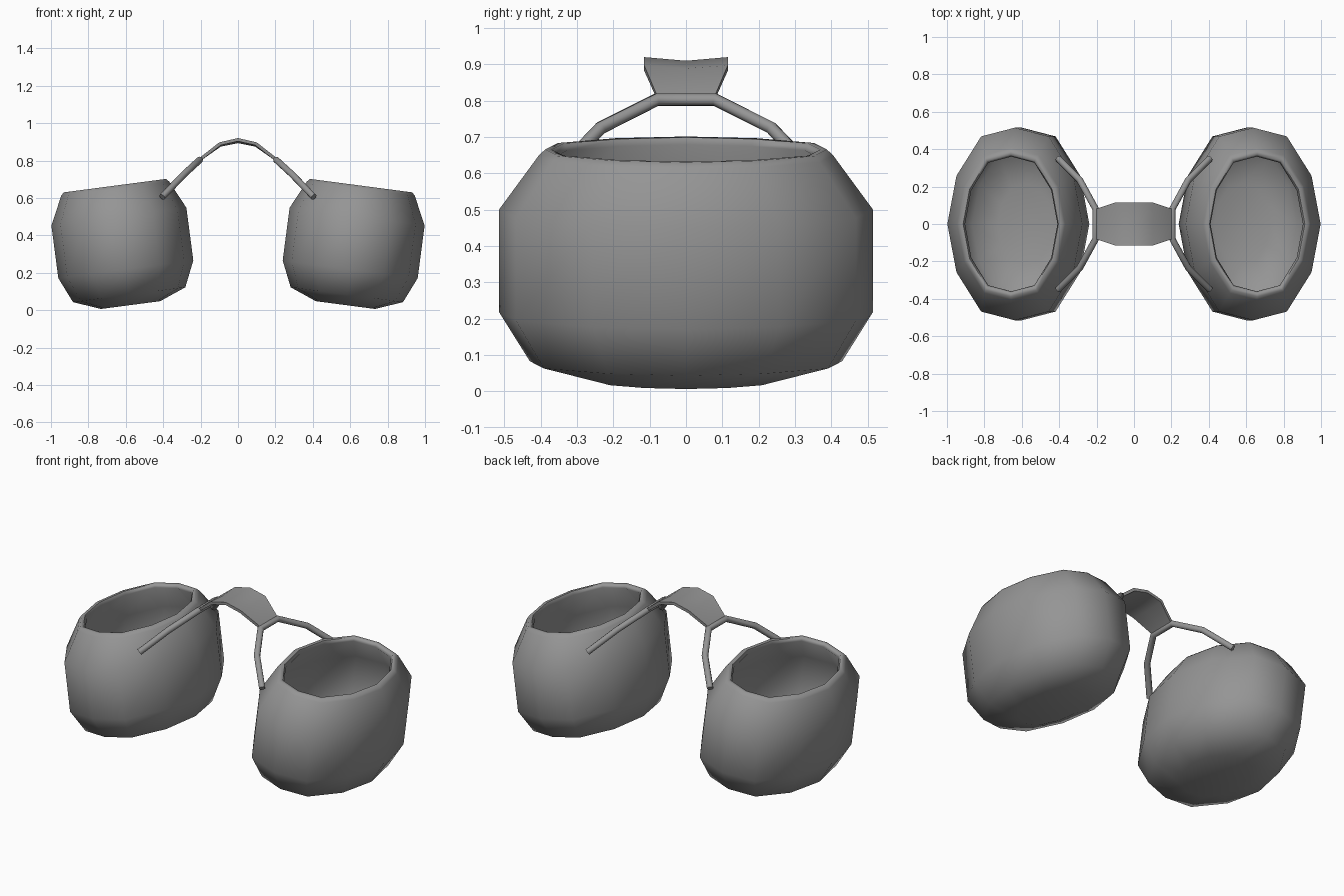
import bpy, bmesh, math
from mathutils import Matrix, Vector

cube = bpy.data.objects.get("Cube")
if cube:
    bpy.data.objects.remove(cube, do_unlink=True)

grey = bpy.data.materials.new("plain grey")
grey.use_nodes = True
grey.diffuse_color = (0.3, 0.3, 0.3, 1)
grey.node_tree.nodes["Principled BSDF"].inputs["Base Color"].default_value = (0.3, 0.3, 0.3, 1)


def finish(bm, name, angle=65):
    """Turn a bmesh into a smooth shaded object."""
    bmesh.ops.recalc_face_normals(bm, faces=bm.faces)
    mesh = bpy.data.meshes.new(name)
    bm.to_mesh(mesh)
    bm.free()
    mesh.materials.append(grey)
    obj = bpy.data.objects.new(name, mesh)
    bpy.context.collection.objects.link(obj)
    bpy.ops.object.select_all(action='DESELECT')
    obj.select_set(True)
    bpy.context.view_layer.objects.active = obj
    bpy.ops.object.shade_smooth_by_angle(angle=math.radians(angle))
    return obj


def bridge(bm, rings, closed=True):
    """Skin successive rings of vertices with quads."""
    for a, b in zip(rings, rings[1:]):
        n = len(a)
        for i in range(n if closed else n - 1):
            j = (i + 1) % n
            bm.faces.new((a[i], a[j], b[j], b[i]))


# Basket profile: half width, half depth, height along the basket axis
PROFILE = [
    (0.16, 0.23, -0.003), (0.303, 0.43, 0.053), (0.364, 0.515, 0.19),
    (0.364, 0.515, 0.474), (0.291, 0.405, 0.625), (0.276, 0.388, 0.641),
    (0.257, 0.37, 0.641), (0.249, 0.36, 0.622), (0.335, 0.486, 0.465),
    (0.335, 0.486, 0.2), (0.282, 0.405, 0.08), (0.15, 0.215, 0.03),
]
SIDES = 12


def basket(name, side):
    bm = bmesh.new()
    place = Matrix.Translation((side * 0.575, 0, 0.03)) @ Matrix.Rotation(side * math.radians(7.5), 4, 'Y')
    rings = []
    for rx, ry, z in PROFILE:
        ring = []
        for i in range(SIDES):
            a = math.tau * i / SIDES
            # slightly squared-off ellipse
            swell = 1.05 if i % 3 and abs(math.sin(a)) > 0.6 else 1.0
            ring.append(bm.verts.new(place @ Vector((rx * math.cos(a), ry * swell * math.sin(a), z))))
        rings.append(ring)
    bridge(bm, rings)
    bm.faces.new(rings[0])
    bm.faces.new(rings[-1])
    finish(bm, name)


def rod(name, points, radius=0.018, sides=8):
    """Round bar swept along a mitred path, square to the path at each end."""
    bm = bmesh.new()
    pts = [Vector(p) for p in points]
    steps = [(b - a).normalized() for a, b in zip(pts, pts[1:])]
    rings = []
    normal = steps[0].orthogonal().normalized()
    for k, p in enumerate(pts):
        before, after = steps[max(k - 1, 0)], steps[min(k, len(steps) - 1)]
        tangent = (before + after).normalized()
        normal = (normal - tangent * normal.dot(tangent)).normalized()
        other = tangent.cross(normal)
        rings.append([bm.verts.new(p + radius * (normal * math.cos(math.tau * i / sides)
                                                 + other * math.sin(math.tau * i / sides)))
                      for i in range(sides)])
    bridge(bm, rings)
    bm.faces.new(rings[0])
    bm.faces.new(rings[-1])
    finish(bm, name, 50)


# Baskets and the bent rods that carry them
for label, side in (("left", 1), ("right", -1)):
    basket(label + "_basket", side)
    half = [(0.405, 0.35, 0.605), (0.29, 0.235, 0.725), (0.205, 0.08, 0.803)]
    path = [(side * x, y, z) for x, y, z in half]
    path += [(x, -y, z) for x, y, z in reversed(path)]
    rod(label + "_carrying_rod", path)

# Arched saddle strap, dipped along its centre line
bm = bmesh.new()
sections = []
for x, w, z, dip in ((-0.205, 0.08, 0.815, 0), (-0.1, 0.115, 0.897, 0.008), (0, 0.115, 0.92, 0.01),
                     (0.1, 0.115, 0.897, 0.008), (0.205, 0.08, 0.815, 0)):
    lean = Vector((x, 0, 0.18)).normalized() * 0.017
    top = [Vector((x, y, z - d)) for y, d in ((-w, 0), (0, dip), (w, 0))]
    sections.append([bm.verts.new(p) for p in top + [p - lean for p in reversed(top)]])
bridge(bm, sections)
bm.faces.new(sections[0])
bm.faces.new(sections[-1])
finish(bm, "saddle_strap", 45)
